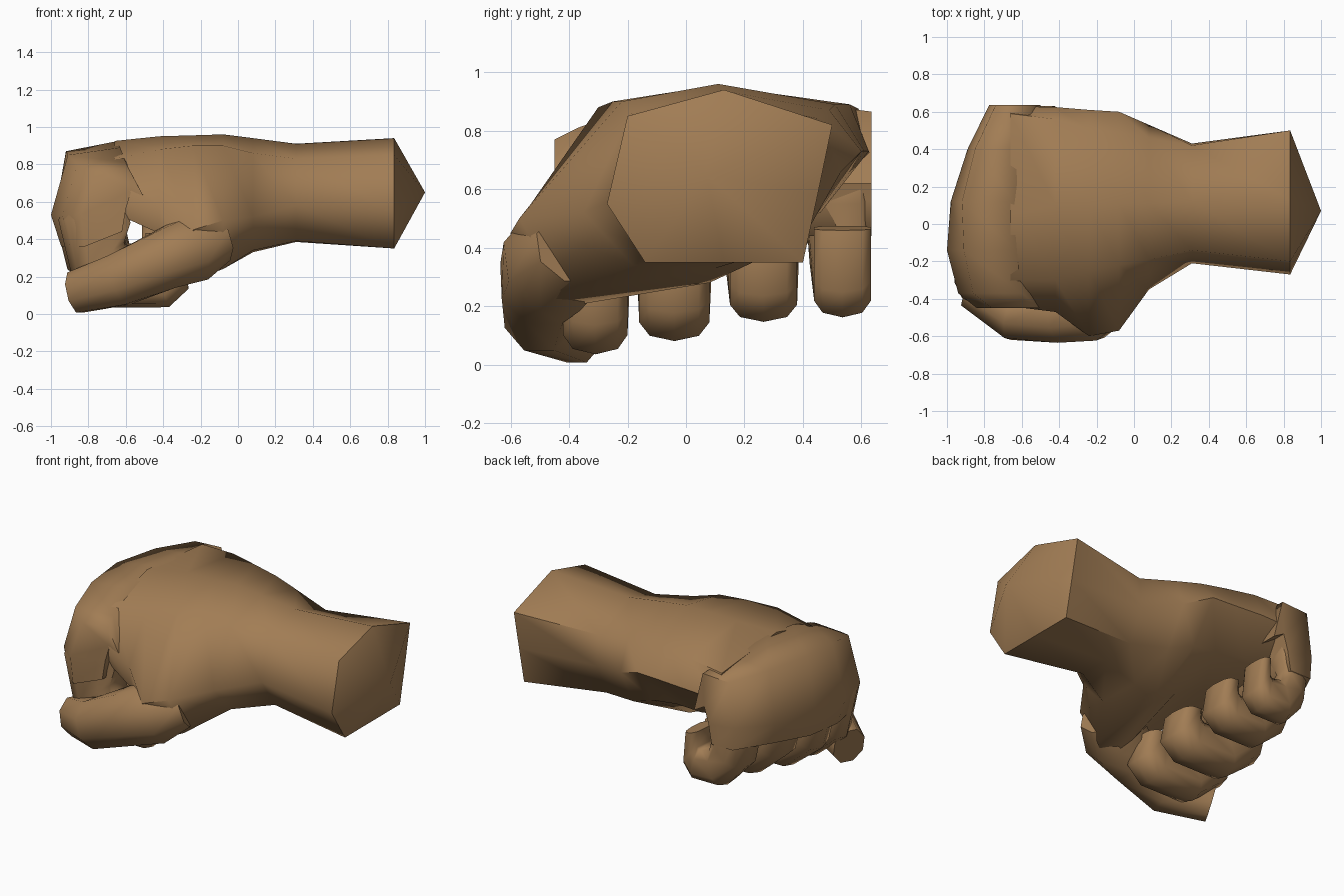
import bpy, bmesh, math
from mathutils import Vector

if "Cube" in bpy.data.objects:
    bpy.data.objects.remove(bpy.data.objects["Cube"])

skin = bpy.data.materials.new("brown skin")
skin.diffuse_color = (0.36, 0.205, 0.09, 1)
skin.use_nodes = True
skin.node_tree.nodes["Principled BSDF"].inputs["Base Color"].default_value = skin.diffuse_color


def loft(name, rings, tip=None, angle=60):
    """Skin a row of equal-sized point rings; an optional tip closes the start as a cone."""
    bm = bmesh.new()
    rows = [[bm.verts.new(p) for p in ring] for ring in rings]
    n = len(rows[0])
    for a, b in zip(rows, rows[1:]):
        for i in range(n):
            j = (i + 1) % n
            bm.faces.new((a[i], a[j], b[j], b[i]))
    if tip:
        apex = bm.verts.new(tip)
        for i in range(n):
            bm.faces.new((rows[0][i], rows[0][(i + 1) % n], apex))
    else:
        bm.faces.new(rows[0])
    bm.faces.new(rows[-1])
    bmesh.ops.recalc_face_normals(bm, faces=bm.faces)
    mesh = bpy.data.meshes.new(name)
    bm.to_mesh(mesh)
    bm.free()
    mesh.materials.append(skin)
    obj = bpy.data.objects.new(name, mesh)
    bpy.context.collection.objects.link(obj)
    bpy.ops.object.select_all(action='DESELECT')
    obj.select_set(True)
    bpy.context.view_layer.objects.active = obj
    bpy.ops.object.shade_smooth_by_angle(angle=math.radians(angle))
    return obj


# Forearm and palm: eight-sided sections (y, z) from the cut end to the knuckles
sections = [
    (0.835, [(-.27, .55), (-.20, .85), (.13, .94), (.50, .82), (.45, .58), (.40, .35), (.13, .35), (-.14, .35)]),
    (0.31, [(-.21, .58), (-.14, .83), (.12, .91), (.42, .79), (.43, .60), (.34, .40), (.12, .385), (-.08, .39)]),
    (0.08, [(-.35, .52), (-.19, .86), (.11, .94), (.46, .84), (.53, .66), (.40, .43), (.10, .33), (-.18, .34)]),
    (-0.08, [(-.57, .50), (-.22, .90), (.11, .96), (.49, .87), (.60, .73), (.43, .49), (.08, .28), (-.42, .24)]),
    (-0.24, [(-.60, .45), (-.25, .90), (.10, .955), (.51, .89), (.61, .73), (.43, .51), (.08, .40), (-.52, .18)]),
    (-0.42, [(-.47, .58), (-.30, .88), (.10, .95), (.56, .89), (.625, .73), (.46, .52), (.10, .48), (-.44, .43)]),
    (-0.66, [(-.44, .70), (-.30, .83), (.05, .925), (.59, .875), (.63, .72), (.44, .54), (.05, .51), (-.38, .54)]),
]
loft("forearm_and_palm", [[(x, y, z) for y, z in s] for x, s in sections], tip=(1, .07, .65))

# Knuckles: one bent slab from the back of the hand down over the finger fronts.
# Each row: outer x and z at six widths, then the inner edge x and z
widths = [-.45, -.37, -.14, .12, .40, .635]
slab = [
    ([-.58, -.60, -.63, -.64, -.62, -.56], [.77, .81, .89, .925, .895, .865], -.50, .62),
    ([-.76, -.86, -.91, -.92, -.85, -.74], [.76, .80, .85, .87, .87, .855], -.57, .66),
    ([-.84, -.94, -1.0, -.98, -.89, -.775], [.53, .53, .53, .53, .54, .58], -.60, .56),
    ([-.82, -.90, -.945, -.935, -.865, -.765], [.36, .36, .36, .38, .42, .44], -.62, .44),
]
loft("knuckles", [[(x, y, z) for x, y, z in zip(xs, widths, zs)]
                  + [(xi, y, zi) for y in reversed(widths)] for xs, zs, xi, zi in slab], angle=80)

# Curled finger: outer and inner edge in unit space (u from knuckle to tip, v upward)
curl = [(.20, .85, .50, .70), (.02, .57, .55, .55), (.12, .20, .50, .42),
        (.40, 0, .55, .30), (.85, 0, .72, .28), (1, .12, .75, .30), (.95, .34, .75, .36)]
# Rounded-rectangle cross-section: side, depth from outer to inner edge
shape = [(-.7, .04), (0, -.04), (.7, .04), (1, .25), (1, .75), (.7, 1), (-.7, 1), (-1, .75), (-1, .25)]


def finger(name, x_out, x_tip, z_low, z_top, y0, y1, half0, half1, slant, lift):
    rings = []
    for k, (uo, vo, ui, vi) in enumerate(curl):
        f = min(1, k / 3)
        yc, half = y0 + (y1 - y0) * f, half0 + (half1 - half0) * f
        if k == len(curl) - 1:
            vo, vi = vo + lift, vi + lift
        ring = []
        for s, t in shape:
            u, v = uo + (ui - uo) * t, vo + (vi - vo) * t
            ring.append((x_out + (x_tip - x_out) * u + slant * s * half * (1 - u),
                         yc + s * half, z_low + (z_top - z_low) * v))
        rings.append(ring)
    loft(name, rings, angle=65)


finger("index_finger", -.96, -.27, .045, .85, -.31, -.31, .13, .11, -.15, 0)
finger("middle_finger", -.985, -.29, .09, .87, -.04, -.04, .14, .12, .02, 0)
finger("ring_finger", -.93, -.34, .155, .87, .25, .265, .145, .115, .3, .03)
finger("little_finger", -.83, -.40, .17, .86, .51, .535, .118, .097, .4, .08)

# Thumb: elliptical sections along a bent path: centre, sideways radius, height radius
path = [((-.10, -.38, .40), .15, .13), ((-.24, -.45, .35), .19, .19),
        ((-.40, -.49, .285), .155, .17), ((-.64, -.49, .18), .14, .15), ((-.87, -.36, .115), .10, .12)]
rings = []
for i, (c, rw, rh) in enumerate(path):
    before, after = path[max(i - 1, 0)][0], path[min(i + 1, len(path) - 1)][0]
    along = (Vector(after) - Vector(before)).normalized()
    side = along.cross(Vector((0, 0, 1))).normalized()
    up = side.cross(along)
    rings.append([Vector(c) + side * rw * math.cos(a) + up * rh * math.sin(a)
                  for a in (math.tau * (k + .5) / 8 for k in range(8))])
loft("thumb", rings)
